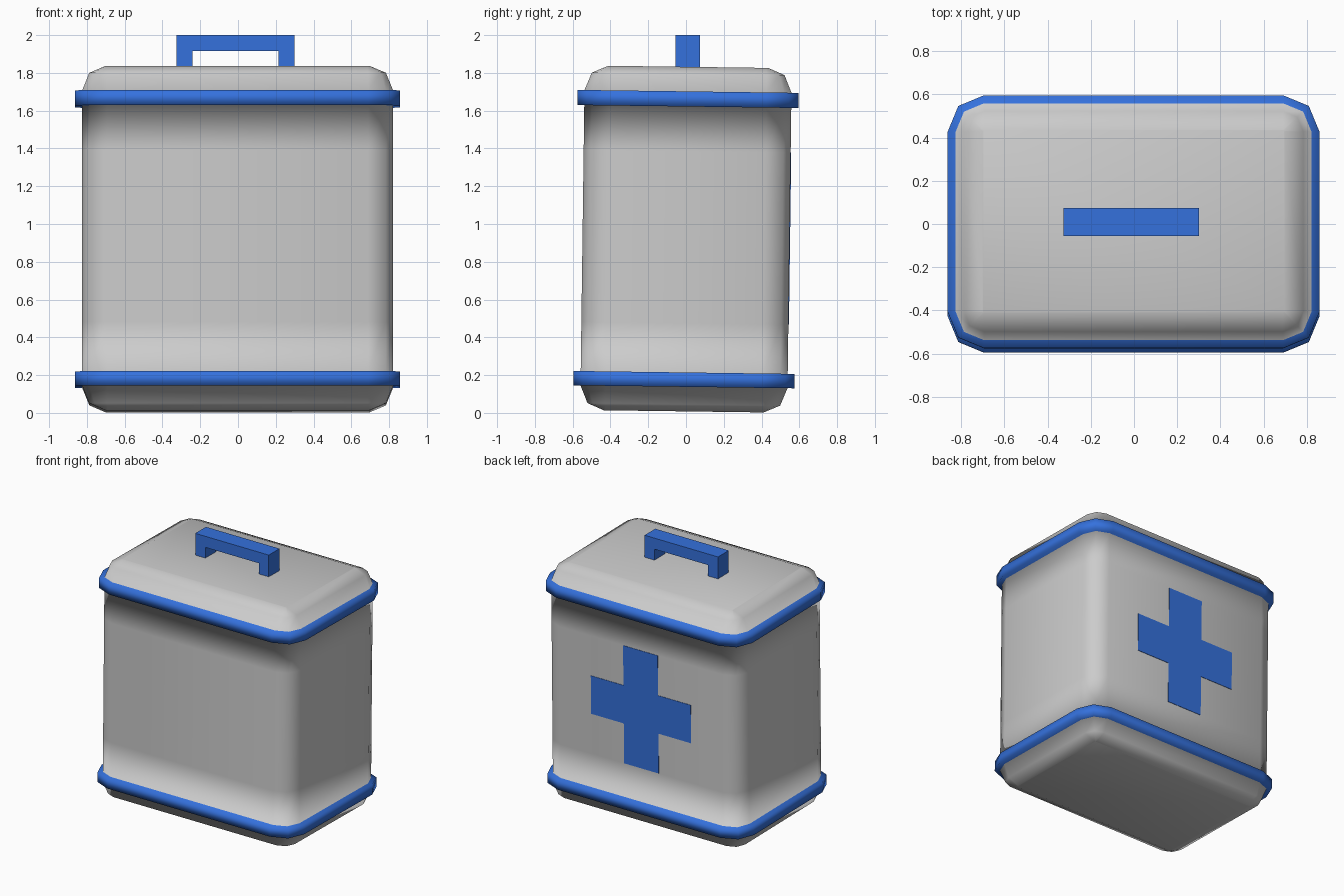
import bpy, bmesh, math
from mathutils import Matrix

if "Cube" in bpy.data.objects:
    bpy.data.objects.remove(bpy.data.objects["Cube"])

blue = bpy.data.materials.new("blue_trim")
blue.diffuse_color = (0.035, 0.165, 0.72, 1)
blue.use_nodes = True
blue.node_tree.nodes["Principled BSDF"].inputs["Base Color"].default_value = blue.diffuse_color
grey = bpy.data.materials.new("grey_shell")
grey.diffuse_color = (0.8, 0.8, 0.8, 1)
grey.use_nodes = True
grey.node_tree.nodes["Principled BSDF"].inputs["Base Color"].default_value = grey.diffuse_color

HX, HY, R = 0.823, 0.548, 0.132
# the can leans very slightly towards the back
LEAN = (Matrix.Translation((-0.002, 0, 0.92)) @ Matrix.Rotation(-0.0134, 4, 'X')
        @ Matrix.Translation((0, 0, -0.92)))


def finish(name, bm, mats, smooth=False):
    bmesh.ops.recalc_face_normals(bm, faces=bm.faces[:])
    mesh = bpy.data.meshes.new(name)
    for f in bm.faces:
        f.smooth = smooth
    bm.to_mesh(mesh)
    bm.free()
    for m in mats:
        mesh.materials.append(m)
    ob = bpy.data.objects.new(name, mesh)
    bpy.context.collection.objects.link(ob)
    return ob


def ring(bm, offset, z):
    """Rounded rectangle loop, two segments per corner."""
    r = max(R + offset, 0.004)
    verts = []
    for k, (sx, sy) in enumerate([(1, 1), (-1, 1), (-1, -1), (1, -1)]):
        for j in range(3):
            a = (k + j / 2) * math.pi / 2
            verts.append(bm.verts.new((sx * (HX + offset - r) + r * math.cos(a),
                                       sy * (HY + offset - r) + r * math.sin(a), z)))
    return verts


def prism(name, outline, y0, y1):
    """Extrude an x-z outline along y."""
    bm = bmesh.new()
    face = bm.faces.new([bm.verts.new((x, y0, z)) for x, z in outline])
    ext = bmesh.ops.extrude_face_region(bm, geom=[face])["geom"]
    bmesh.ops.translate(bm, vec=(0, y1 - y0, 0),
                        verts=[v for v in ext if isinstance(v, bmesh.types.BMVert)])
    return finish(name, bm, [blue])


# Body with rounded top and bottom and two raised bands: (offset, height)
profile = [(-0.125, 0.008), (-0.038, 0.045), (0, 0.138),
           (0.037, 0.138), (0.037, 0.214), (0, 0.214),
           (0, 0.475), (0, 1.385),
           (0, 1.622), (0.037, 1.622), (0.037, 1.702), (0, 1.702),
           (-0.038, 1.795), (-0.125, 1.832)]
band_steps = {2, 3, 4, 8, 9, 10}
bm = bmesh.new()
rings = [ring(bm, o, z) for o, z in profile]
for i in range(len(rings) - 1):
    lo, hi = rings[i], rings[i + 1]
    for j in range(len(lo)):
        n = (j + 1) % len(lo)
        f = bm.faces.new((lo[j], lo[n], hi[n], hi[j]))
        f.material_index = 1 if i in band_steps else 0
bm.faces.new(rings[0])
bm.faces.new(rings[-1])
body = finish("body_with_bands", bm, [grey, blue], smooth=True)
body.matrix_world = LEAN

# Cross panel on the back
W, H, T, CZ = 0.425, 0.455, 0.147, 0.93
quarter = [(T, H), (T, T), (W, T)]
outline = (quarter + [(x, -z) for x, z in reversed(quarter)]
           + [(-x, -z) for x, z in quarter] + [(-x, z) for x, z in reversed(quarter)])
cross = prism("back_cross", [(x, z + CZ) for x, z in outline], HY - 0.01, HY + 0.003)
cross.matrix_world = LEAN

# Square carrying handle on the lid
prism("handle", [(-0.325, 1.81), (-0.325, 2.0), (0.3, 2.0), (0.3, 1.81),
                 (0.215, 1.81), (0.215, 1.915), (-0.24, 1.915), (-0.24, 1.81)],
      -0.055, 0.075)
